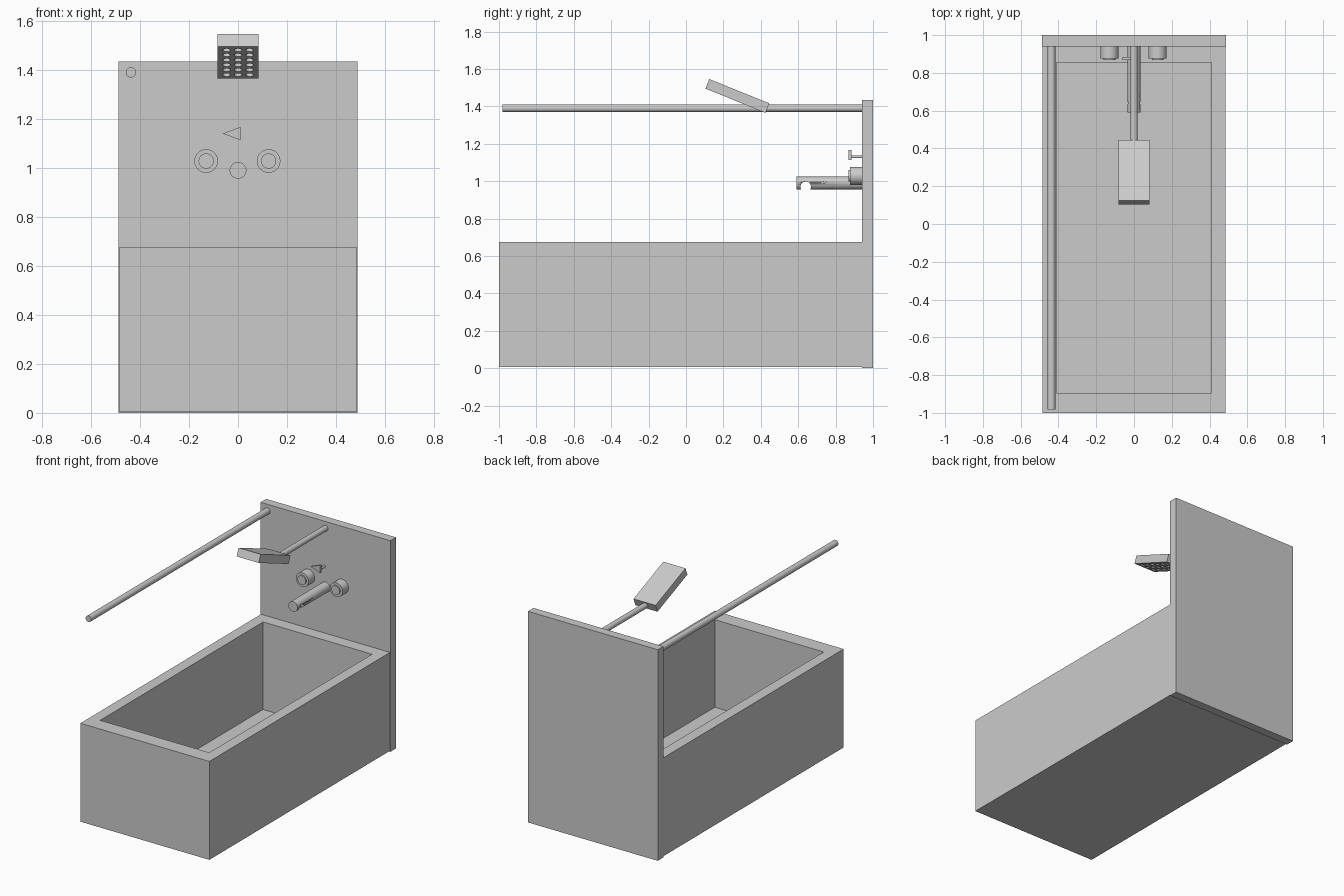
import bpy
from math import radians, pi, cos, sin
from mathutils import Vector

if "Cube" in bpy.data.objects:
    bpy.data.objects.remove(bpy.data.objects["Cube"])


def box(name, lo, hi, rot_x=0.0):
    lo, hi = Vector(lo), Vector(hi)
    bpy.ops.mesh.primitive_cube_add(size=1, location=(lo + hi) / 2)
    ob = bpy.context.object
    ob.name = name
    ob.scale = hi - lo
    bpy.ops.object.transform_apply(location=False, rotation=False, scale=True)
    ob.rotation_euler.x = rot_x
    return ob


def rod(name, center, radius, length, rot=(pi / 2, 0, 0), sides=48, smooth=True):
    bpy.ops.mesh.primitive_cylinder_add(vertices=sides, radius=radius, depth=length,
                                        location=center, rotation=rot)
    ob = bpy.context.object
    ob.name = name
    if smooth:
        bpy.ops.object.shade_smooth_by_angle(angle=radians(30))
    return ob


def rod_y(name, x, z, radius, y0, y1, **kw):
    return rod(name, (x, (y0 + y1) / 2, z), radius, y1 - y0, **kw)


def cut(target, cutter):
    mod = target.modifiers.new("cut", 'BOOLEAN')
    mod.operation = 'DIFFERENCE'
    mod.solver = 'EXACT'
    mod.object = cutter
    bpy.context.view_layer.objects.active = target
    bpy.ops.object.modifier_apply(modifier=mod.name)
    bpy.data.objects.remove(cutter)


# Tub with a straight-walled basin
tub = box("tub", (-0.485, -1, 0.006), (0.485, 0.945, 0.675))
cut(tub, box("basin_cutter", (-0.41, -0.895, 0.08), (0.41, 0.855, 0.9)))

# Wall panel behind the tub
box("wall_panel", (-0.488, 0.94, 0), (0.488, 1, 1.435))

# Curtain rail and shower arm
rod_y("curtain_rail", -0.437, 1.39, 0.021, -0.982, 0.945)
rod_y("shower_arm", 0, 1.39, 0.019, 0.42, 0.945)

# Tilted shower head with a grid of spray holes underneath
tilt = radians(-22)
center = Vector((0, 0.2745, 1.4555))
head = box("shower_head", center - Vector((0.083, 0.173, 0.0275)),
           center + Vector((0.083, 0.173, 0.0275)), tilt)
along = Vector((0, cos(tilt), sin(tilt)))
normal = Vector((0, -sin(tilt), cos(tilt)))
holes = []
for row in range(6):
    for col in (-1, 0, 1):
        p = center + along * (row - 2.5) * 0.054 - normal * 0.0275
        p.x = col * 0.047
        holes.append(rod("spray_hole_cutter", p, 0.016, 0.04, (tilt, 0, 0), 20, False))
bpy.ops.object.select_all(action='DESELECT')
for h in holes:
    h.select_set(True)
bpy.context.view_layer.objects.active = holes[0]
bpy.ops.object.join()
cut(head, holes[0])

# Spout with a round notch across its underside
spout = rod_y("spout", 0, 0.99, 0.034, 0.59, 0.945)
cut(spout, rod("notch_cutter", (0, 0.64, 0.97), 0.028, 0.2, (0, pi / 2, 0)))

# Pair of taps with raised caps
for side, x in (("left", -0.13), ("right", 0.125)):
    rod_y(side + "_tap", x, 1.028, 0.048, 0.876, 0.945)
    rod_y(side + "_tap_cap", x, 1.028, 0.031, 0.868, 0.88)

# Triangular diverter lever on a thin stem
mesh = bpy.data.meshes.new("diverter_lever")
tri = [(-0.062, 1.14), (0.01, 1.113), (0.01, 1.167)]
verts = [(x, y, z) for y in (0.868, 0.885) for x, z in tri]
mesh.from_pydata(verts, [], [(0, 1, 2), (5, 4, 3), (0, 3, 4, 1), (1, 4, 5, 2), (2, 5, 3, 0)])
bpy.context.collection.objects.link(bpy.data.objects.new("diverter_lever", mesh))
rod_y("diverter_stem", -0.005, 1.13, 0.007, 0.88, 0.945, sides=24)
